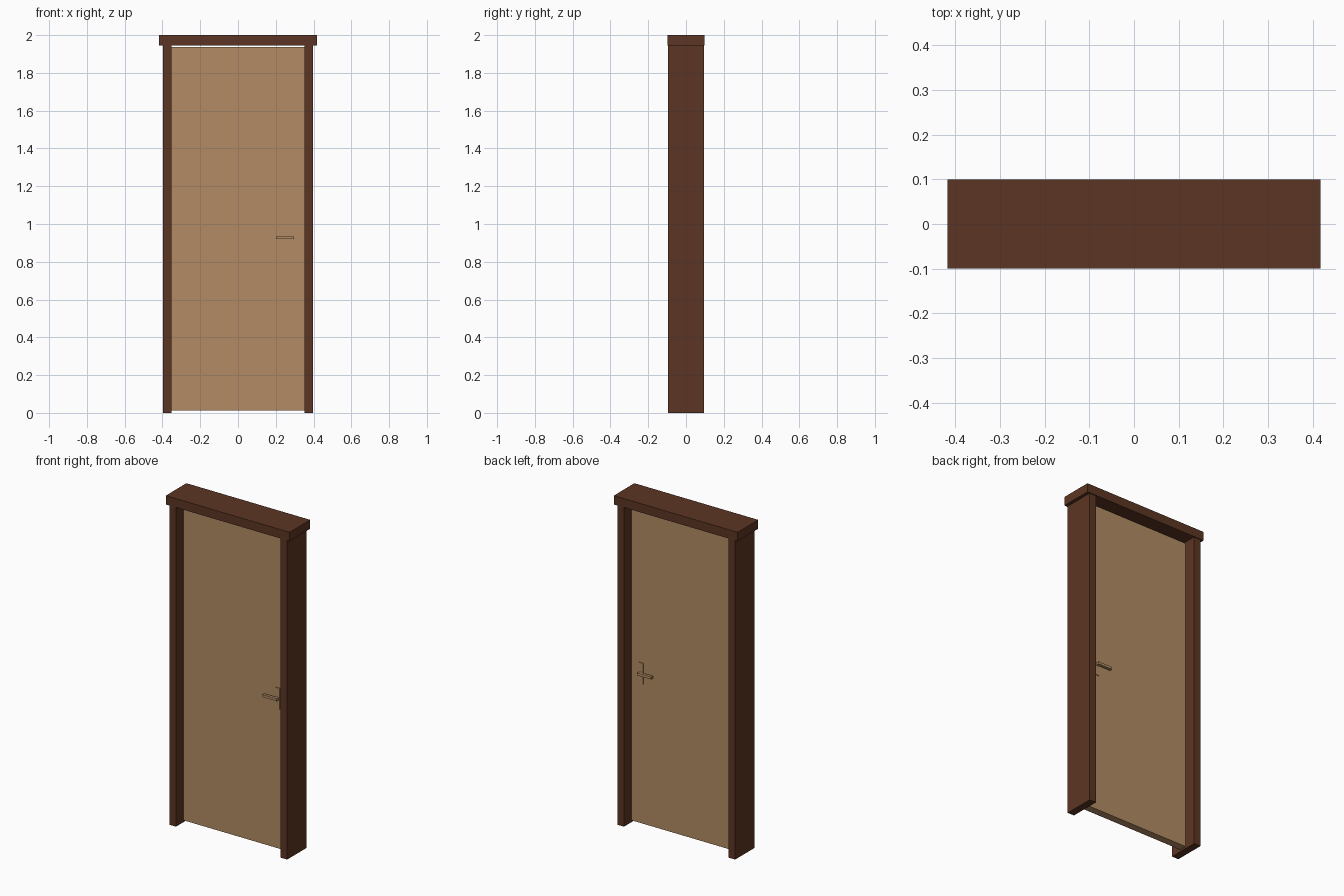
import bpy

if "Cube" in bpy.data.objects:
    bpy.data.objects.remove(bpy.data.objects["Cube"])


def material(name, rgb):
    m = bpy.data.materials.new(name)
    m.diffuse_color = (*rgb, 1.0)
    m.use_nodes = True
    m.node_tree.nodes["Principled BSDF"].inputs["Base Color"].default_value = m.diffuse_color
    return m


DARK = material("dark brown wood", (0.107, 0.036, 0.017))
TAN = material("light tan wood", (0.445, 0.260, 0.127))


def box(name, x, y, z, mat):
    """Box from (min, max) pairs on each axis."""
    centre = [(a + b) / 2 for a, b in (x, y, z)]
    bpy.ops.mesh.primitive_cube_add(size=1, location=centre)
    ob = bpy.context.object
    ob.name = name
    ob.scale = [abs(b - a) for a, b in (x, y, z)]
    bpy.ops.object.transform_apply(location=False, rotation=False, scale=True)
    ob.data.materials.append(mat)
    return ob


# Frame: two jambs under an overhanging lintel
for side, s in (("left", -1), ("right", 1)):
    box(side + "_jamb", sorted((s * 0.352, s * 0.397)), (-0.094, 0.094), (0, 1.946), DARK)
box("lintel", (-0.417, 0.417), (-0.099, 0.099), (1.946, 2.0), DARK)

# Door leaf, with a small gap above and below
box("door_leaf", (-0.351, 0.351), (-0.023, 0.023), (0.012, 1.937), TAN)

# Handle on each face: thin back plate, short stem, horizontal lever
for side, s in (("front", -1), ("back", 1)):
    def out(a, b):
        return sorted((s * a, s * b))
    box(side + "_handle_plate", (0.270, 0.300), out(0.022, 0.027), (0.863, 0.990), TAN)
    box(side + "_handle_stem", (0.278, 0.292), out(0.026, 0.035), (0.921, 0.934), TAN)
    box(side + "_handle_lever", (0.200, 0.296), out(0.033, 0.050), (0.920, 0.935), TAN)
